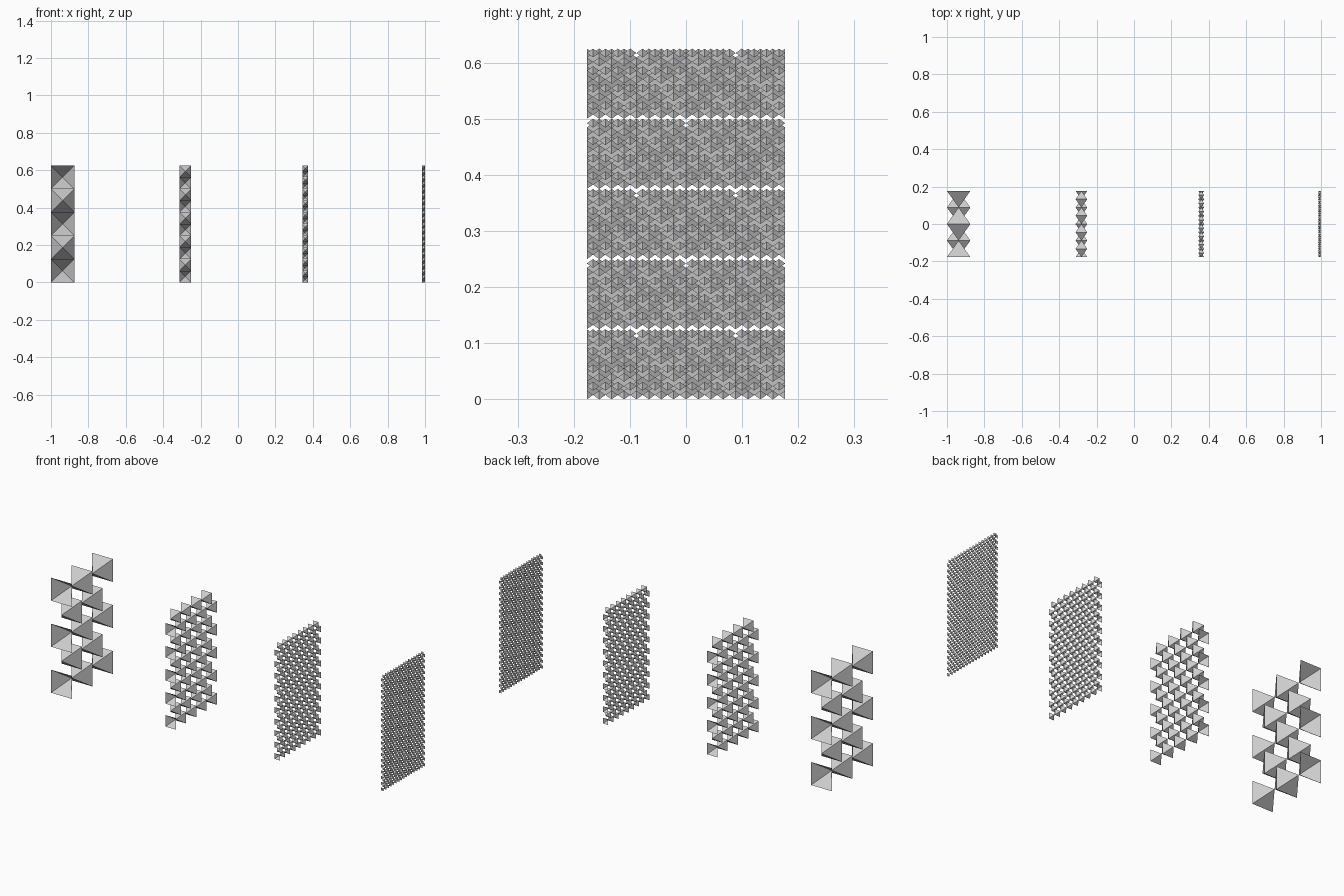
import bpy
from math import sqrt

if "Cube" in bpy.data.objects:
    bpy.data.objects.remove(bpy.data.objects["Cube"])


def add_octahedron(verts, faces, cx, y, z, a, sides):
    """Square ring facing y, with a pyramid on each requested side (open otherwise)."""
    h, r, b = a / sqrt(2), a / 2, len(verts)
    verts += [(cx - r, y, z), (cx + r, y, z), (cx + r, y, z + a), (cx - r, y, z + a)]
    for s in sides:
        tip = len(verts)
        verts.append((cx, y + s * h, z + r))
        for i in range(4):
            p, q = b + i, b + (i + 1) % 4
            faces.append((p, q, tip) if s < 0 else (q, p, tip))


def screen(name, right_x, level):
    """Checkerboard lattice of octahedra, one cell thick."""
    n = 2 ** level
    a = 0.125 / n
    h = a / sqrt(2)
    cols, rows = 4 * n, 5 * n
    verts, faces = [], []
    for row in range(rows):
        for col in range(row % 2, cols + 1, 2):
            # end columns are cut in half
            sides = [s for s in (-1, 1) if 0 <= col + s <= cols]
            add_octahedron(verts, faces, right_x - a / 2,
                           (col - cols / 2) * h, row * a, a, sides)
    mesh = bpy.data.meshes.new(name)
    mesh.from_pydata(verts, [], faces)
    obj = bpy.data.objects.new(name, mesh)
    bpy.context.collection.objects.link(obj)


# four screens, each with cells half the size of the one before
for level, name in enumerate(("coarse_screen", "medium_screen", "fine_screen", "finest_screen")):
    screen(name, -0.875 + 0.625 * level, level)
